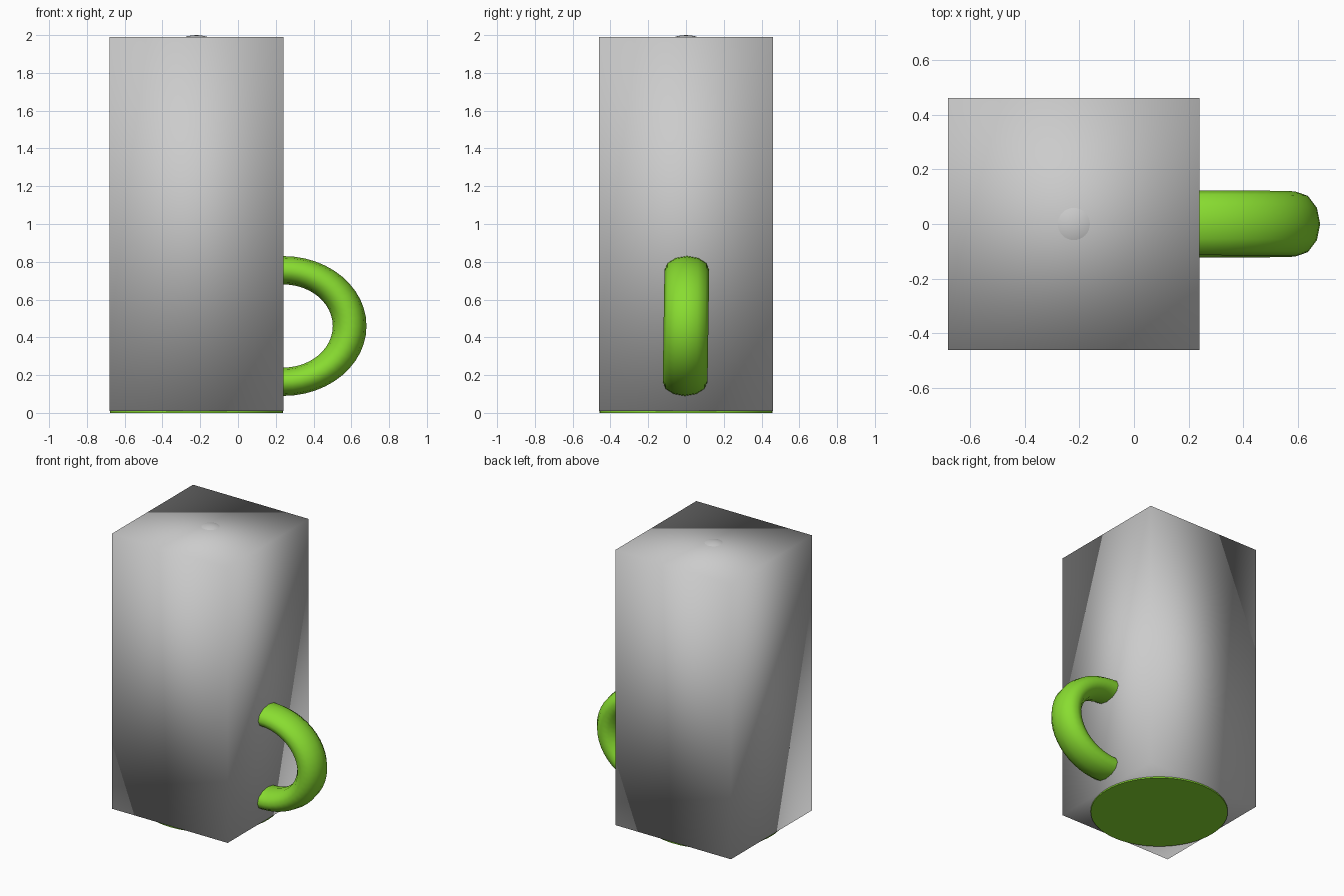
import bpy
from math import radians
from mathutils import Matrix

if "Cube" in bpy.data.objects:
    bpy.data.objects.remove(bpy.data.objects["Cube"])

CX = -0.22   # axis of the body
R = 0.46     # half width of the body

green = bpy.data.materials.new("green")
green.diffuse_color = (0.25, 0.72, 0.03, 1)
green.use_nodes = True
green.node_tree.nodes["Principled BSDF"].inputs["Base Color"].default_value = green.diffuse_color


def finish(name, mat=None, angle=None):
    ob = bpy.context.object
    ob.name = name
    bpy.ops.object.transform_apply(location=True, rotation=True, scale=True)
    if mat:
        ob.data.materials.append(mat)
    if angle is None:
        bpy.ops.object.shade_smooth()
    else:
        bpy.ops.object.shade_smooth_by_angle(angle=radians(angle))
    return ob


# Square casing, smooth shaded across its corners
bpy.ops.mesh.primitive_cube_add(size=1, location=(CX, 0, 1.0))
bpy.context.object.scale = (2 * R, 2 * R, 1.98)
finish("casing")

# Round mug body inside, whose base shows just below the casing
bpy.ops.mesh.primitive_cylinder_add(vertices=64, radius=R - 0.002, depth=1.9,
                                    location=(CX, 0, 0.95))
finish("mug_body", green, 40)

# Shallow dome just breaking through the top
bpy.ops.mesh.primitive_uv_sphere_add(segments=32, ring_count=24, radius=0.185,
                                     location=(CX, 0, 1.815))
finish("top_dome")

# Handle: oval ring with a twelve-sided section, half buried in the body
bpy.ops.mesh.primitive_torus_add(major_segments=48, minor_segments=12,
                                 major_radius=0.295, minor_radius=0.075,
                                 rotation=(radians(90), 0, 0))
handle = finish("handle", green)
lean = Matrix.Identity(4)
lean[1][2] = 0.015
handle.data.transform(Matrix.Translation((0.24, 0, 0.46)) @ lean
                      @ Matrix.Diagonal((1.19, 1.58, 1, 1)))
